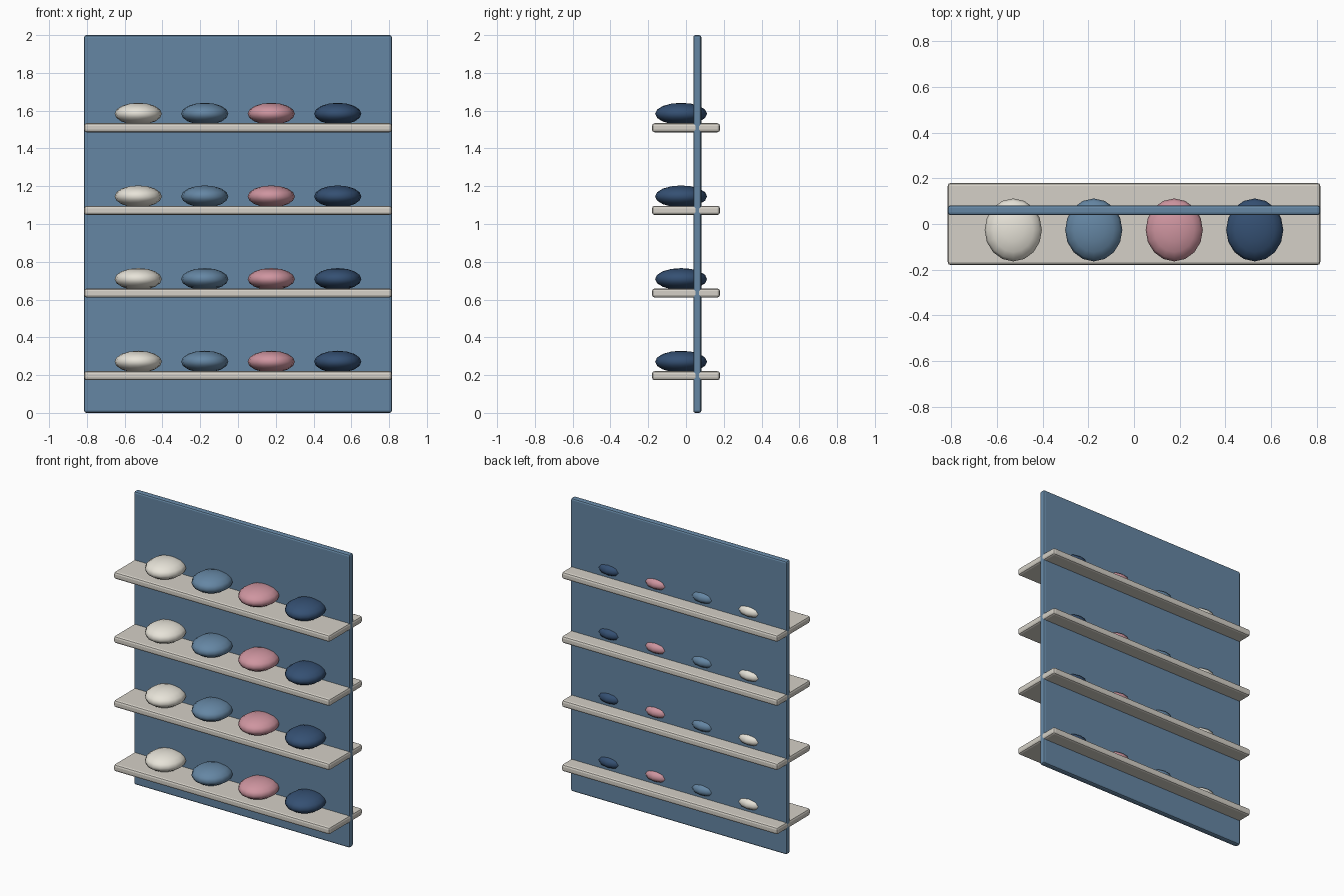
import bpy
from math import radians

if "Cube" in bpy.data.objects:
    bpy.data.objects.remove(bpy.data.objects["Cube"])


def material(name, rgb):
    m = bpy.data.materials.new(name)
    m.diffuse_color = (*rgb, 1)
    m.use_nodes = True
    m.node_tree.nodes["Principled BSDF"].inputs["Base Color"].default_value = m.diffuse_color
    return m


BLUE = material("dusty_blue", (0.13, 0.24, 0.37))
STONE = material("warm_stone", (0.66, 0.63, 0.57))
CREAM = material("cream", (0.80, 0.77, 0.69))
PINK = material("rose", (0.62, 0.30, 0.35))
NAVY = material("navy", (0.035, 0.08, 0.17))


def board(name, location, size, mat, bevel):
    bpy.ops.mesh.primitive_cube_add(size=1, location=location)
    ob = bpy.context.object
    ob.name = name
    ob.scale = size
    bpy.ops.object.transform_apply(location=False, rotation=False, scale=True)
    mod = ob.modifiers.new("soft_edges", "BEVEL")
    mod.width = bevel
    mod.segments = 2
    ob.data.materials.append(mat)


def cushion(name, location, mat):
    bpy.ops.mesh.primitive_uv_sphere_add(segments=16, ring_count=8, radius=1, location=location)
    ob = bpy.context.object
    ob.name = name
    ob.scale = (0.125, 0.1375, 0.058)
    bpy.ops.object.transform_apply(location=False, rotation=False, scale=True)
    bpy.ops.object.shade_smooth_by_angle(angle=radians(60))
    ob.data.materials.append(mat)


# Upright back panel
board("back_panel", (0, 0.06, 1), (1.63, 0.043, 2), BLUE, 0.012)

# Four shelves passing through the panel, each with a row of flattened rounds
for row in range(4):
    z = 0.197 + 0.4375 * row
    board(f"shelf_{row + 1}", (0, 0, z), (1.63, 0.36, 0.048), STONE, 0.014)
    for col, mat in enumerate((CREAM, BLUE, PINK, NAVY)):
        cushion(f"display_item_{row + 1}_{col + 1}", (-0.528 + 0.352 * col, -0.026, z + 0.074), mat)
